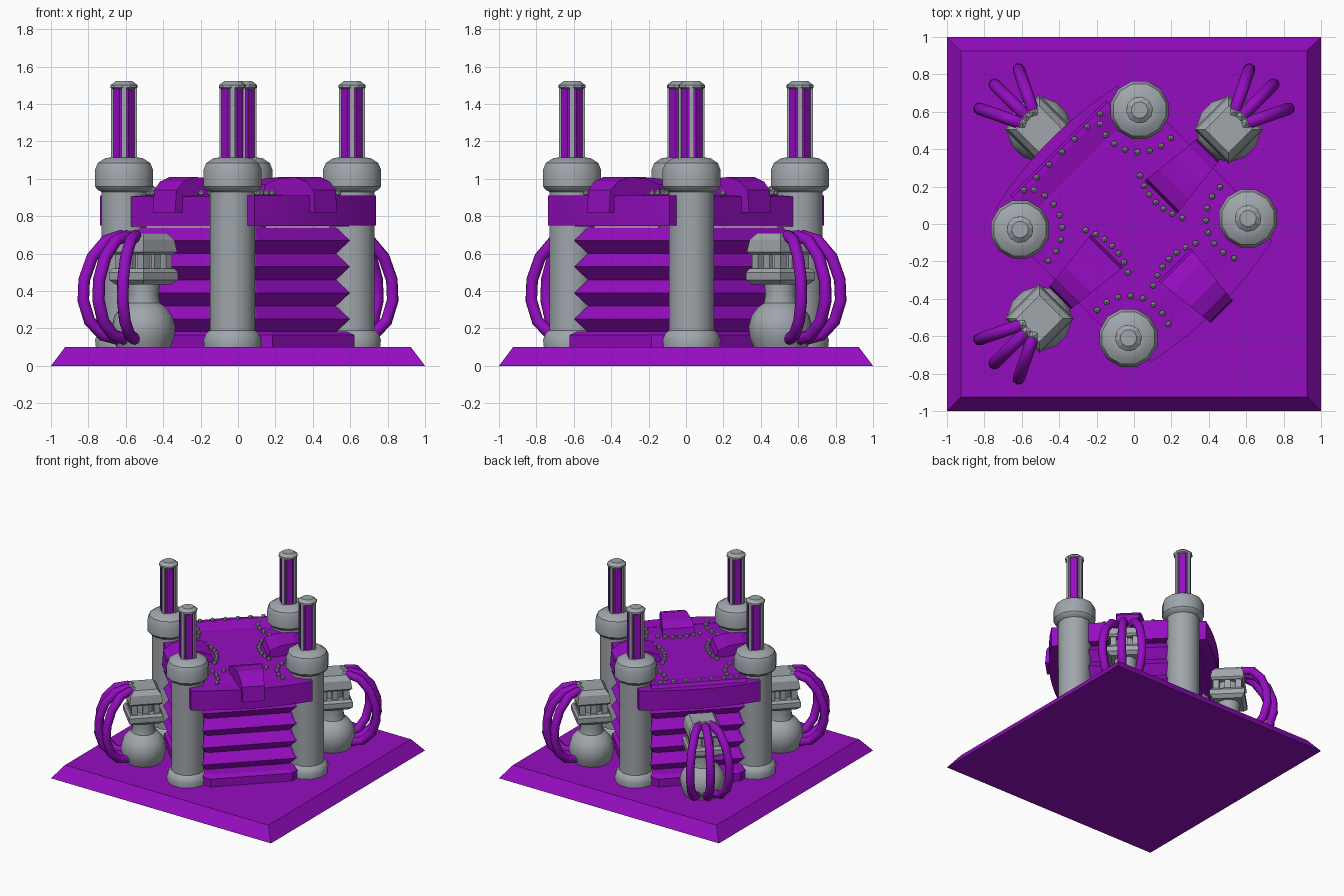
import bpy, bmesh, math
from mathutils import Matrix, Vector

if "Cube" in bpy.data.objects:
    bpy.data.objects.remove(bpy.data.objects["Cube"])

def material(name, rgb):
    m = bpy.data.materials.new(name)
    m.diffuse_color = (*rgb, 1)
    m.use_nodes = True
    m.node_tree.nodes["Principled BSDF"].inputs["Base Color"].default_value = m.diffuse_color
    return m

PURPLE = material("purple", (0.30, 0.004, 0.53))
GREY = material("steel grey", (0.35, 0.38, 0.41))
TURN = Matrix.Rotation(math.pi / 4, 4, 'Z')  # the reactor sits diagonally on its base

def finish(name, bm, mat, angle=35, turn=True):
    bmesh.ops.recalc_face_normals(bm, faces=bm.faces)
    if turn:
        bm.transform(TURN)
    me = bpy.data.meshes.new(name)
    bm.to_mesh(me)
    bm.free()
    me.materials.append(mat)
    ob = bpy.data.objects.new(name, me)
    bpy.context.collection.objects.link(ob)
    if angle:
        bpy.context.view_layer.objects.active = ob
        bpy.ops.object.select_all(action='DESELECT')
        ob.select_set(True)
        bpy.ops.object.shade_smooth_by_angle(angle=math.radians(angle))
    return ob

def loft(bm, rings):
    """Skin a stack of equal-sized point rings and cap both ends."""
    vs = [[bm.verts.new(p) for p in r] for r in rings]
    n = len(vs[0])
    for a, b in zip(vs, vs[1:]):
        for i in range(n):
            bm.faces.new((a[i], a[(i + 1) % n], b[(i + 1) % n], b[i]))
    bm.faces.new(vs[0][::-1])
    bm.faces.new(vs[-1])

def lathe(bm, profile, sides, x=0, y=0, phase=0):
    loft(bm, [[(x + r * math.cos(phase + 2 * math.pi * i / sides),
                y + r * math.sin(phase + 2 * math.pi * i / sides), z)
               for i in range(sides)] for r, z in profile])

def box(bm, c, s):
    bmesh.ops.create_cube(bm, size=1, matrix=Matrix.Translation(c) @ Matrix.Diagonal((*s, 1)))

def octagon(a, b, cut, z):
    """Rectangle of half sizes a, b with cut corners."""
    return [(a, -b + cut, z), (a, b - cut, z), (a - cut, b, z), (-a + cut, b, z),
            (-a, b - cut, z), (-a, -b + cut, z), (-a + cut, -b, z), (a - cut, -b, z)]

# base plate with sloped edges
bm = bmesh.new()
loft(bm, [[(x * s, y * s, z) for x, y in ((-1, -1), (1, -1), (1, 1), (-1, 1))]
          for s, z in ((1, 0), (0.925, 0.1))])
finish("base_plate", bm, PURPLE, 0, False)

# bellows core
bm = bmesh.new()
rings = [octagon(0.45, 0.44, 0.14, 0.1)]
for k in range(5):
    z = 0.74 - 0.14 * (4 - k)
    rings.append(octagon(0.45, 0.435, 0.145, z))
    if k < 4:
        rings.append(octagon(0.51, 0.495, 0.16, z + 0.07))
loft(bm, rings)
finish("bellows", bm, PURPLE, 0)

# lower skirt
bm = bmesh.new()
loft(bm, [octagon(0.51, 0.57, 0.2, 0.09), octagon(0.51, 0.57, 0.2, 0.165), octagon(0.48, 0.54, 0.2, 0.185)])
finish("lower_skirt", bm, PURPLE, 0)

# roof block
bm = bmesh.new()
loft(bm, [octagon(0.51, 0.53, 0.2, 0.745), octagon(0.51, 0.53, 0.2, 0.905), octagon(0.38, 0.4, 0.14, 0.915)])
finish("roof", bm, PURPLE, 0)

# long bowed side bands outside the pillars
for side, name in ((-1, "front_band"), (1, "rear_band")):
    bm = bmesh.new()
    rings = []
    for i in range(9):
        t = -1 + i / 4
        y = 0.585 + 0.05 * (1 - t * t)
        rings.append([(0.46 * t, side * p, z) for p, z in
                      ((0.5, 0.75), (y, 0.75), (y, 0.91), (0.5, 0.91))])
    loft(bm, rings)
    finish(name, bm, PURPLE)

# sloped rear rim of the roof
bm = bmesh.new()
loft(bm, [[(x, 0.36, 0.9), (x, 0.58, 0.9), (x, 0.56, 0.935), (x, 0.53, 0.935)] for x in (-0.36, 0.36)])
finish("rear_rim", bm, PURPLE, 0)

# hook brackets gripping the roof edge
HOOK = [(0.20, 0.9), (0.22, 0.97), (0.30, 1.0), (0.42, 1.01), (0.50, 0.985), (0.55, 0.94),
        (0.56, 0.82), (0.50, 0.82), (0.47, 0.9)]
for name, ang, shift in (("right_bracket", 0, 0), ("left_bracket", math.pi, 0),
                         ("front_bracket", -math.pi / 2, 0.105)):
    bm = bmesh.new()
    loft(bm, [[(r + shift, s * (0.145 - 0.11 * r), z) for r, z in HOOK] for s in (-1, 1)])
    bm.transform(Matrix.Rotation(ang, 4, 'Z'))
    finish(name, bm, PURPLE, 0)

# four pillars with piston rods
PILLARS = [(sx * 0.452, sy * 0.41) for sx in (-1, 1) for sy in (-1, 1)]
BODY = [(0.155, 0.09), (0.16, 0.14), (0.145, 0.175), (0.125, 0.19), (0.125, 0.93), (0.15, 0.945),
        (0.16, 0.96), (0.16, 1.05), (0.145, 1.085), (0.105, 1.11), (0.07, 1.115)]
for n, (x, y) in enumerate(PILLARS, 1):
    bm = bmesh.new()
    lathe(bm, BODY, 12, x, y)
    finish(f"pillar_{n}", bm, GREY, 32)
    bm = bmesh.new()
    lathe(bm, [(0.062, 1.1), (0.062, 1.49)], 8, x, y, math.pi / 8)
    finish(f"piston_core_{n}", bm, PURPLE, 0)
    bm = bmesh.new()
    lathe(bm, [(0.06, 1.48), (0.072, 1.487), (0.072, 1.502), (0.045, 1.522)], 10, x, y)
    for k in range(4):
        a = math.pi / 4 + k * math.pi / 2
        b = bmesh.new()
        box(b, (0.057, 0, 1.295), (0.026, 0.026, 0.39))
        b.transform(Matrix.Translation((x, y, 0)) @ Matrix.Rotation(a, 4, 'Z'))
        tmp = bpy.data.meshes.new("tmp")
        b.to_mesh(tmp)
        b.free()
        bm.from_mesh(tmp)
        bpy.data.meshes.remove(tmp)
    finish(f"piston_ribs_{n}", bm, GREY, 0)

# roof bolts: arcs round the pillars, rows behind the brackets and along the rear rim
bolts = []
for x, y in PILLARS:
    inward = math.atan2(-y, -x)
    for k in range(9):
        a = inward + math.radians(-68 + 17 * k)
        p = (x + 0.225 * math.cos(a), y + 0.225 * math.sin(a))
        if abs(p[0]) < 0.5 and abs(p[1]) < 0.52:
            bolts.append((*p, 0.925))
for k in range(7):
    t = -0.16 + 0.32 * k / 6
    d = 0.165 + 1.6 * t * t
    bolts += [(d, t, 0.925), (-d, t, 0.925), (t, -d - 0.1, 0.925)]
    bolts.append((t * 1.8, 0.545, 0.945))
bm = bmesh.new()
for p in bolts:
    bmesh.ops.create_icosphere(bm, subdivisions=1, radius=0.018, matrix=Matrix.Translation(p))
finish("roof_bolts", bm, GREY, 0)

# three outer pump units, each with three cables
CABLE = [(0.06, 0.665), (0.13, 0.695), (0.21, 0.67), (0.29, 0.58), (0.335, 0.46), (0.34, 0.35),
         (0.305, 0.24), (0.23, 0.165), (0.15, 0.145), (0.08, 0.17)]
for name, ang in (("right", 0), ("rear", math.pi / 2), ("left", math.pi)):
    place = Matrix.Rotation(ang, 4, 'Z') @ Matrix.Translation((0.715, 0, 0))
    # round bulb and neck
    bm = bmesh.new()
    lathe(bm, [(0.14, 0.09), (0.165, 0.15), (0.172, 0.21), (0.155, 0.27), (0.12, 0.315), (0.09, 0.335),
               (0.082, 0.38), (0.088, 0.45), (0.088, 0.61)], 14)
    bm.transform(place)
    finish(name + "_pump_bulb", bm, GREY, 40)
    # square plates joined by short posts
    bm = bmesh.new()
    q = math.pi / 4
    lathe(bm, [(0.15, 0.435), (0.185, 0.46), (0.185, 0.5), (0.165, 0.52)], 4, phase=q)
    lathe(bm, [(0.16, 0.595), (0.18, 0.61), (0.165, 0.675), (0.125, 0.71)], 4, phase=q)
    for i in (-1, 0, 1):
        for j in (-1, 0, 1):
            if i or j:
                box(bm, (i * 0.085, j * 0.085, 0.56), (0.045, 0.045, 0.1))
    bm.transform(place)
    finish(name + "_pump_plates", bm, GREY, 0)
    # cables fanning outward, with end collars
    ends = bmesh.new()
    cables = bmesh.new()
    for fan in (-26, 0, 26):
        spin = Matrix.Rotation(math.radians(fan), 4, 'Z')
        rings = []
        for i, (d, z) in enumerate(CABLE):
            a, b = CABLE[max(i - 1, 0)], CABLE[min(i + 1, len(CABLE) - 1)]
            tan = Vector((b[0] - a[0], 0, b[1] - a[1])).normalized()
            nrm = Vector((-tan.z, 0, tan.x))
            rings.append([spin @ (Vector((d, 0, z)) + 0.033 * (math.cos(w) * nrm + math.sin(w) * Vector((0, 1, 0))))
                          for w in [2 * math.pi * k / 8 for k in range(8)]])
        loft(cables, rings)
        for d, z in ((0.1, 0.685), (0.14, 0.15)):
            bmesh.ops.create_icosphere(ends, subdivisions=1, radius=0.042,
                                       matrix=spin @ Matrix.Translation((d, 0, z)))
    cables.transform(place)
    ends.transform(place)
    finish(name + "_cables", cables, PURPLE, 50)
    finish(name + "_cable_collars", ends, GREY, 0)
